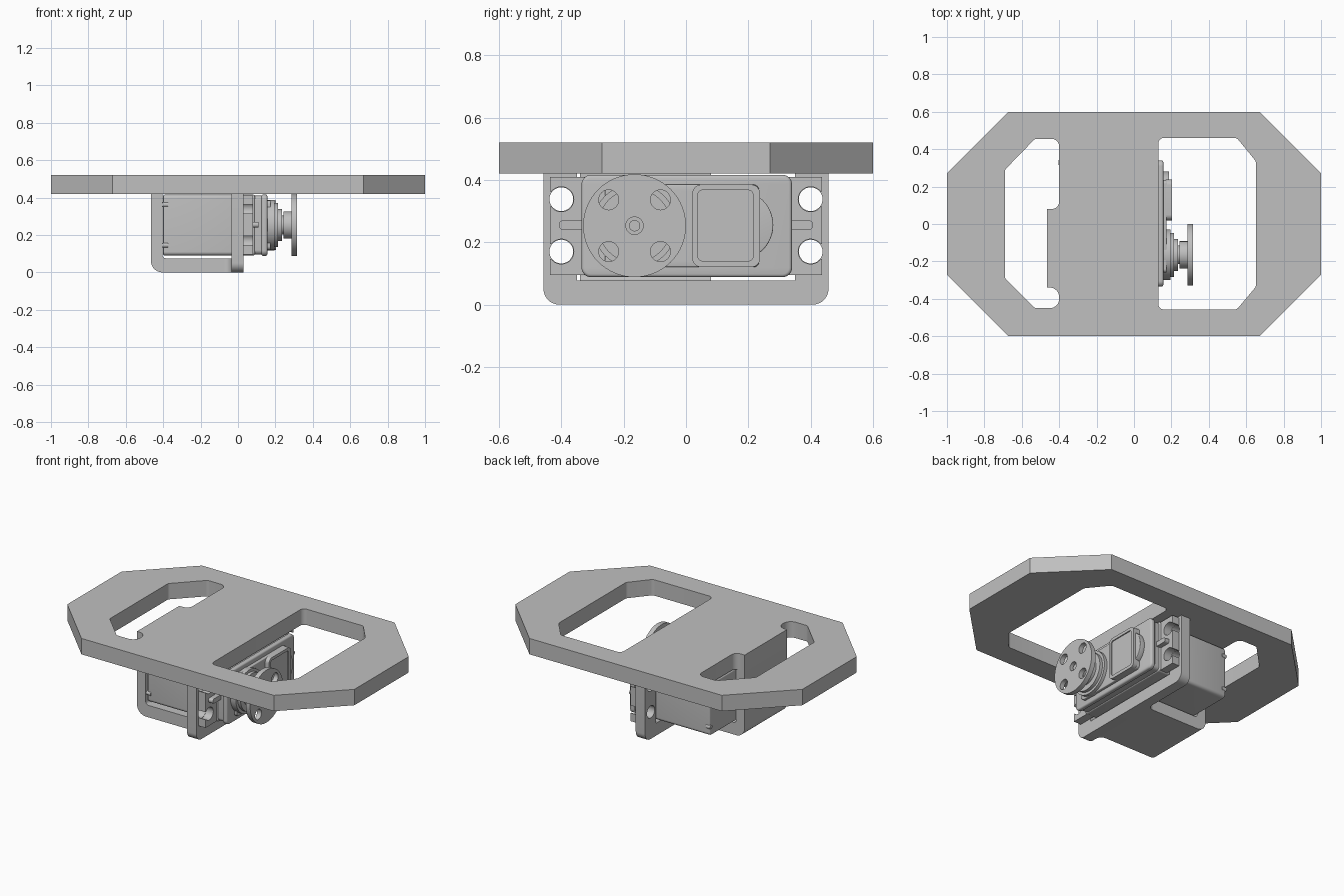
import bpy
from math import sin, cos, pi, asin
from mathutils import Matrix, Vector

cube = bpy.data.objects.get("Cube")
if cube:
    bpy.data.objects.remove(cube, do_unlink=True)

grey = bpy.data.materials.new("plain grey")
grey.use_nodes = True
grey.diffuse_color = (0.527, 0.527, 0.527, 1)
grey.node_tree.nodes["Principled BSDF"].inputs["Base Color"].default_value = grey.diffuse_color

# Profile plane to world: the extrusion runs along the named axis
FRAMES = {
    "z": Matrix.Identity(4),
    "x": Matrix(((0, 0, 1, 0), (1, 0, 0, 0), (0, 1, 0, 0), (0, 0, 0, 1))),  # profile (y, z)
    "y": Matrix(((0, 1, 0, 0), (0, 0, 1, 0), (1, 0, 0, 0), (0, 0, 0, 1))),  # profile (z, x)
}


def rounded(points, radius=0.0, steps=8):
    """Polygon with circular corners; a point may carry its own radius."""
    out = []
    for i, item in enumerate(points):
        p = Vector(item[:2])
        r = item[2] if len(item) > 2 else radius
        if r <= 0:
            out.append(p)
            continue
        a = (Vector(points[i - 1][:2]) - p).normalized()
        b = (Vector(points[(i + 1) % len(points)][:2]) - p).normalized()
        half = a.angle(b) / 2
        t, w = r * cos(half) / sin(half), sin(half)
        for k in range(steps + 1):
            s = k / steps
            c0, c1, c2 = (1 - s) ** 2, 2 * w * s * (1 - s), s * s
            out.append(((p + a * t) * c0 + p * c1 + (p + b * t) * c2) / (c0 + c1 + c2))
    return out


def rect(u0, u1, v0, v1, r=0.0):
    return rounded([(u0, v0), (u1, v0), (u1, v1), (u0, v1)], r)


def circle(u, v, r, n=48):
    return [(u + r * cos(2 * pi * k / n), v + r * sin(2 * pi * k / n)) for k in range(n)]


def extrude(name, axis, low, high, outlines, bevel=0.0):
    """Fill the outlines (inner ones become holes) and extrude from low to high."""
    curve = bpy.data.curves.new(name, "CURVE")
    curve.dimensions, curve.fill_mode = "2D", "BOTH"
    curve.extrude = (high - low) / 2 - bevel
    curve.bevel_depth, curve.offset, curve.bevel_resolution = bevel, -bevel, 2
    for outline in outlines:
        spline = curve.splines.new("POLY")
        spline.points.add(len(outline) - 1)
        for point, co in zip(spline.points, outline):
            point.co = (co[0], co[1], 0, 1)
        spline.use_cyclic_u = True
    temp = bpy.data.objects.new(name + "_curve", curve)
    bpy.context.collection.objects.link(temp)
    graph = bpy.context.evaluated_depsgraph_get()
    mesh = bpy.data.meshes.new_from_object(temp.evaluated_get(graph))
    bpy.data.objects.remove(temp, do_unlink=True)
    mesh.transform(FRAMES[axis] @ Matrix.Translation((0, 0, (low + high) / 2)))
    mesh.name = name
    mesh.materials.clear()
    mesh.materials.append(grey)
    obj = bpy.data.objects.new(name, mesh)
    bpy.context.collection.objects.link(obj)
    # Weld the caps to the walls, then smooth only the curved walls
    bpy.ops.object.select_all(action="DESELECT")
    obj.select_set(True)
    bpy.context.view_layer.objects.active = obj
    bpy.ops.object.mode_set(mode="EDIT")
    bpy.ops.mesh.select_all(action="SELECT")
    bpy.ops.mesh.remove_doubles(threshold=0.00005)
    bpy.ops.mesh.normals_make_consistent(inside=False)
    bpy.ops.object.mode_set(mode="OBJECT")
    bpy.ops.object.shade_smooth_by_angle(angle=0.6)
    return obj


# Top plate: octagon with a large opening on each side
octagon = [(-0.67, -0.6), (0.67, -0.6), (1, -0.27), (1, 0.27),
           (0.67, 0.6), (-0.67, 0.6), (-1, 0.27), (-1, -0.27)]
front_opening = rounded([(0.13, -0.457), (0.55, -0.457), (0.652, -0.335), (0.652, 0.335),
                         (0.55, 0.46), (0.13, 0.46)], 0.03)
rear_opening = rounded([(-0.69, -0.29), (-0.53, -0.45), (-0.4, -0.45, 0.05), (-0.4, -0.34, 0.05),
                        (-0.465, -0.34, 0), (-0.465, 0.08, 0), (-0.4, 0.08, 0.04),
                        (-0.4, 0.455, 0.04), (-0.53, 0.455), (-0.69, 0.29)], 0.025)
extrude("top_plate", "z", 0.42, 0.52, [octagon, front_opening, rear_opening])

# Bracket: mounting panel, L-shaped floor and rear wall, corner fillets
MOUNTS = [(y, z) for y in (-0.4, 0.4) for z in (0.17, 0.338)]
panel = rounded([(-0.457, 0, 0.05), (0.457, 0, 0.05), (0.457, 0.42), (0.35, 0.42),
                 (0.35, 0.078), (-0.35, 0.078), (-0.35, 0.42), (-0.457, 0.42)])
extrude("mounting_panel", "x", -0.035, 0.03, [panel] + [circle(y, z, 0.038) for y, z in MOUNTS])
arm = rounded([(0, -0.035), (0, -0.465, 0.06), (0.42, -0.465), (0.42, -0.405),
               (0.075, -0.405, 0.02), (0.075, -0.035)])
extrude("bracket_arm", "y", -0.34, 0.08, [arm])
for side, edge, way in (("left", 0.08, 1), ("right", -0.34, -1)):
    fillet = rounded([(-0.03, edge), (-0.03, edge + way * 0.04), (-0.035, edge + way * 0.04),
                      (-0.035, edge, 0.039), (-0.075, edge), (-0.075, edge - way * 0.01),
                      (-0.03, edge - way * 0.01)])
    extrude("floor_fillet_" + side, "z", 0, 0.075, [fillet])

# Motor case with rear screws
extrude("motor_case", "x", -0.4, 0.09, [rect(-0.33, 0.335, 0.09, 0.415, 0.02)], 0.008)
extrude("gear_case", "x", 0.085, 0.13, [rect(-0.325, 0.33, 0.095, 0.41, 0.025)])
extrude("case_lid", "x", 0.125, 0.157, [rect(-0.335, 0.34, 0.088, 0.416, 0.03)], 0.01)
for i, (y, z) in enumerate((y, z) for y in (-0.323, 0.328) for z in (0.145, 0.362)):
    extrude(f"case_screw_{i + 1}", "x", -0.405, -0.375, [circle(y, z, 0.013, 20)])

# Mounting ears with open-ended screw slots
right_edge = [Vector((0.437, 0.095))]
mouth = asin(0.6)
for zc in (0.17, 0.338):
    arc = [mouth + (2 * pi - 2 * mouth) * k / 24 for k in range(25)]
    right_edge.append(Vector((0.437, zc - 0.024)))
    right_edge += [Vector((0.4 + 0.04 * cos(a), zc + 0.04 * sin(a))) for a in reversed(arc)]
    right_edge.append(Vector((0.437, zc + 0.024)))
right_edge.append(Vector((0.437, 0.41)))
left_edge = [(-p.x, p.y) for p in reversed(right_edge)]
extrude("mounting_ears", "x", 0.03, 0.08, [right_edge + left_edge])
for side, y0, y1 in (("left", 0.32, 0.408), ("right", -0.408, -0.32)):
    extrude("ear_rib_" + side, "x", 0.075, 0.11, [rect(y0, y1, 0.24, 0.27, 0.014)])

# Raised gear cover on the lid
extrude("gear_cover", "x", 0.15, 0.175, [rect(-0.26, 0.235, 0.12, 0.385, 0.02)], 0.004)
extrude("gear_dome", "x", 0.15, 0.188, [circle(0.168, 0.255, 0.112)], 0.004)
extrude("cover_frame", "x", 0.17, 0.202,
        [rect(0.02, 0.238, 0.12, 0.385, 0.03), rect(0.038, 0.215, 0.14, 0.367, 0.015)])
extrude("cover_panel", "x", 0.17, 0.195, [rect(0.038, 0.215, 0.14, 0.367, 0.015)])

# Output shaft, stepped collars and horn disc
AXIS_Y, AXIS_Z = -0.165, 0.253
for name, low, high, radius in (("collar_large", 0.15, 0.195, 0.135),
                                ("collar_middle", 0.19, 0.215, 0.118),
                                ("collar_small", 0.21, 0.235, 0.085),
                                ("output_shaft", 0.23, 0.25, 0.05),
                                ("horn_hub", 0.243, 0.288, 0.073),
                                ("horn_screw", 0.285, 0.3, 0.018)):
    extrude(name, "x", low, high, [circle(AXIS_Y, AXIS_Z, radius)])
horn_holes = [circle(AXIS_Y + a * 0.083, AXIS_Z + b * 0.083, 0.032, 32)
              for a in (-1, 1) for b in (-1, 1)]
extrude("horn_disc", "x", 0.285, 0.315,
        [circle(AXIS_Y, AXIS_Z, 0.165, 64), circle(AXIS_Y, AXIS_Z, 0.028, 32)] + horn_holes)
